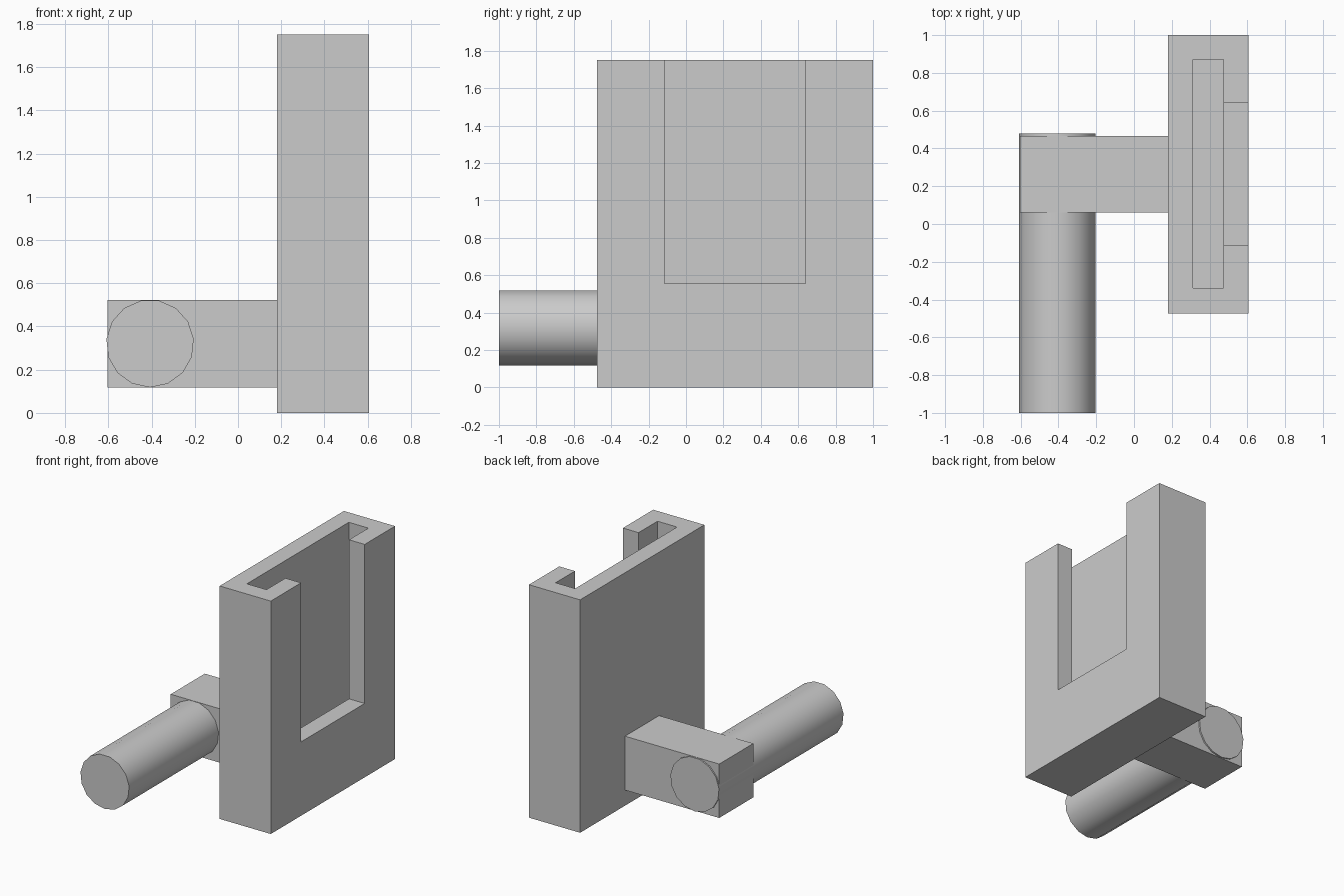
import bpy, math

cube = bpy.data.objects.get("Cube")
if cube:
    bpy.data.objects.remove(cube, do_unlink=True)

grey = bpy.data.materials.new("plain grey")
grey.use_nodes = True
colour = (0.6, 0.6, 0.6, 1)
grey.diffuse_color = colour
grey.node_tree.nodes["Principled BSDF"].inputs["Base Color"].default_value = colour


def box(name, low, high):
    """Box between two opposite corners."""
    bpy.ops.mesh.primitive_cube_add(
        size=1, location=[(a + b) / 2 for a, b in zip(low, high)])
    ob = bpy.context.object
    ob.name = name
    ob.scale = [b - a for a, b in zip(low, high)]
    bpy.ops.object.transform_apply(location=False, rotation=False, scale=True)
    ob.data.materials.append(grey)
    return ob


def cut(target, cutter):
    """Subtract a hidden cutter from the target."""
    mod = target.modifiers.new(cutter.name, 'BOOLEAN')
    mod.operation = 'DIFFERENCE'
    mod.solver = 'EXACT'
    mod.object = cutter
    bpy.context.view_layer.objects.active = target
    bpy.ops.object.modifier_apply(modifier=mod.name)
    bpy.data.objects.remove(cutter, do_unlink=True)


# Upright holder: open-topped pocket with a window in its outer wall
holder = box("holder", (0.18, -0.475, 0), (0.605, 1, 1.75))
cut(holder, box("pocket_cutter", (0.312, -0.34, 0.13), (0.475, 0.87, 2)))
cut(holder, box("window_cutter", (0.4, -0.115, 0.555), (0.8, 0.64, 2)))

# Side arm
box("arm", (-0.603, 0.062, 0.117), (0.18, 0.467, 0.522))

# Round rod through the arm, with one corner pointing down
bpy.ops.mesh.primitive_cylinder_add(
    vertices=15, radius=0.203, depth=1.478, location=(-0.407, -0.261, 0.321),
    rotation=(math.pi / 2, 0, 0))
rod = bpy.context.object
rod.name = "rod"
bottom = min((rod.matrix_basis.to_3x3() @ v.co).z for v in rod.data.vertices)
if bottom > -0.2025:
    rod.rotation_euler.rotate_axis('Z', math.pi)
rod.data.materials.append(grey)
bpy.ops.object.shade_smooth_by_angle(angle=math.radians(40))
